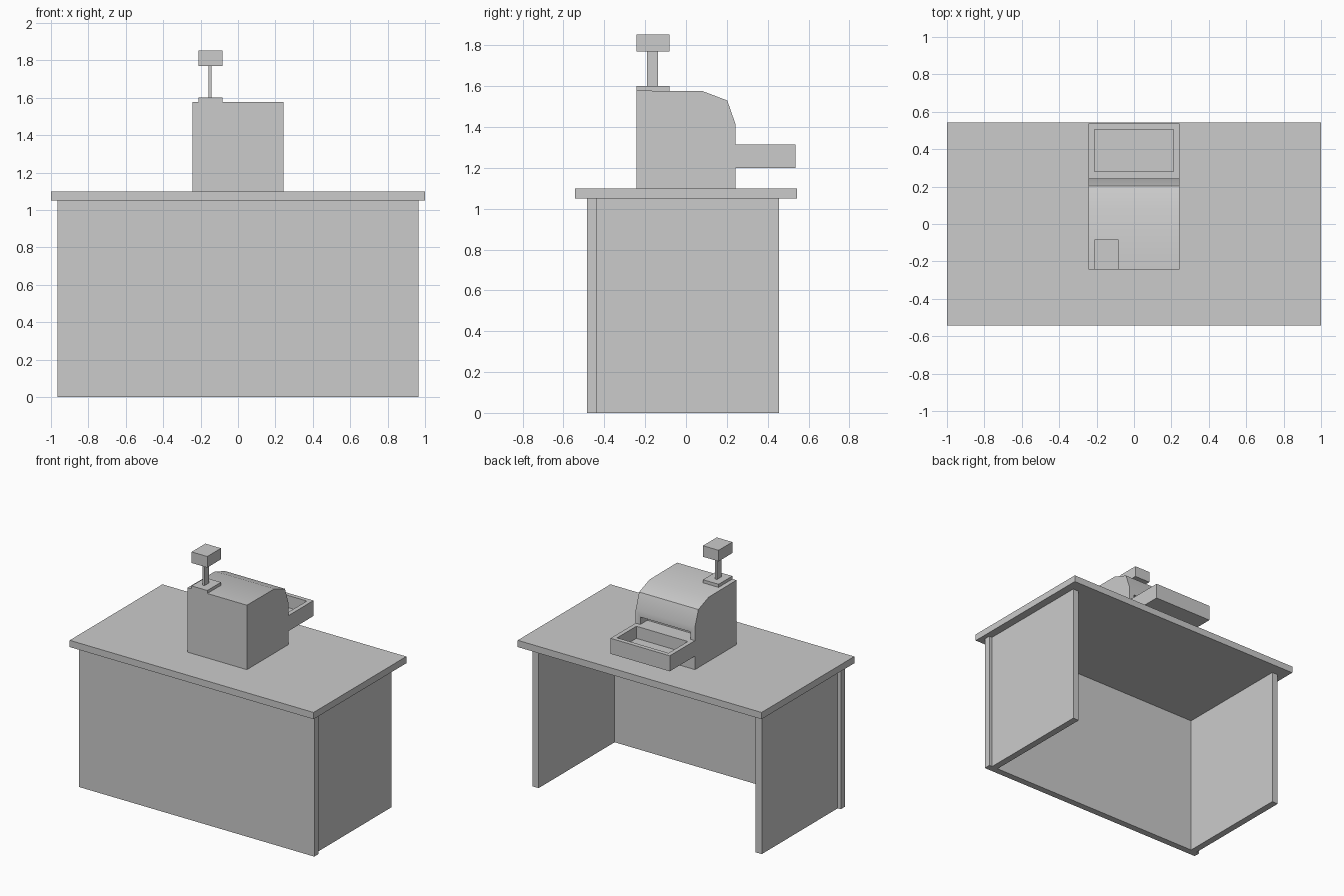
import bpy, bmesh, math

if "Cube" in bpy.data.objects:
    bpy.data.objects.remove(bpy.data.objects["Cube"])


def box(name, x, y, z):
    """Box from (min, max) ranges on each axis."""
    bm = bmesh.new()
    bmesh.ops.create_cube(bm, size=1)
    for v in bm.verts:
        for i, (lo, hi) in enumerate((x, y, z)):
            v.co[i] = lo if v.co[i] < 0 else hi
    return add(name, bm)


def add(name, bm):
    bmesh.ops.recalc_face_normals(bm, faces=bm.faces)
    mesh = bpy.data.meshes.new(name)
    bm.to_mesh(mesh)
    bm.free()
    ob = bpy.data.objects.new(name, mesh)
    bpy.context.collection.objects.link(ob)
    return ob


def cut(ob, cutter):
    cutter.hide_render = True
    cutter.hide_set(True)
    mod = ob.modifiers.new("cut", 'BOOLEAN')
    mod.operation = 'DIFFERENCE'
    mod.solver = 'EXACT'
    mod.object = cutter


# Counter
box("counter_top", (-1, 1), (-0.543, 0.543), (1.05, 1.10))
box("front_panel", (-0.965, 0.965), (-0.485, -0.435), (0, 1.05))
for side, s in (("left", -1), ("right", 1)):
    box(side + "_panel", sorted((s * 0.89, s * 0.94)), (-0.435, 0.455), (0, 1.05))

# Register housing: side profile extruded across x
profile = [(-0.243, 1.10), (-0.243, 1.578), (0.08, 1.576), (0.202, 1.53),
           (0.242, 1.415), (0.242, 1.10)]
bm = bmesh.new()
face = bm.faces.new([bm.verts.new((-0.243, y, z)) for y, z in profile])
ext = bmesh.ops.extrude_face_region(bm, geom=[face])
for v in ext["geom"]:
    if isinstance(v, bmesh.types.BMVert):
        v.co.x = 0.243
housing = add("register_housing", bm)
bpy.context.view_layer.objects.active = housing
housing.select_set(True)
bpy.ops.object.shade_smooth_by_angle(angle=math.radians(30))
# Slot above the open drawer
cut(housing, box("slot_cutter", (-0.205, 0.205), (0.16, 0.30), (1.315, 1.37)))

# Open cash drawer: a hollow tray
tray = box("cash_drawer", (-0.243, 0.243), (0.242, 0.537), (1.20, 1.315))
cut(tray, box("tray_cutter", (-0.211, 0.211), (0.28, 0.505), (1.225, 1.40)))

# Customer display on a thin post
box("display_base", (-0.21, -0.082), (-0.243, -0.082), (1.576, 1.60))
box("display_post", (-0.157, -0.141), (-0.19, -0.137), (1.60, 1.77))
box("display_head", (-0.21, -0.082), (-0.243, -0.082), (1.77, 1.852))
